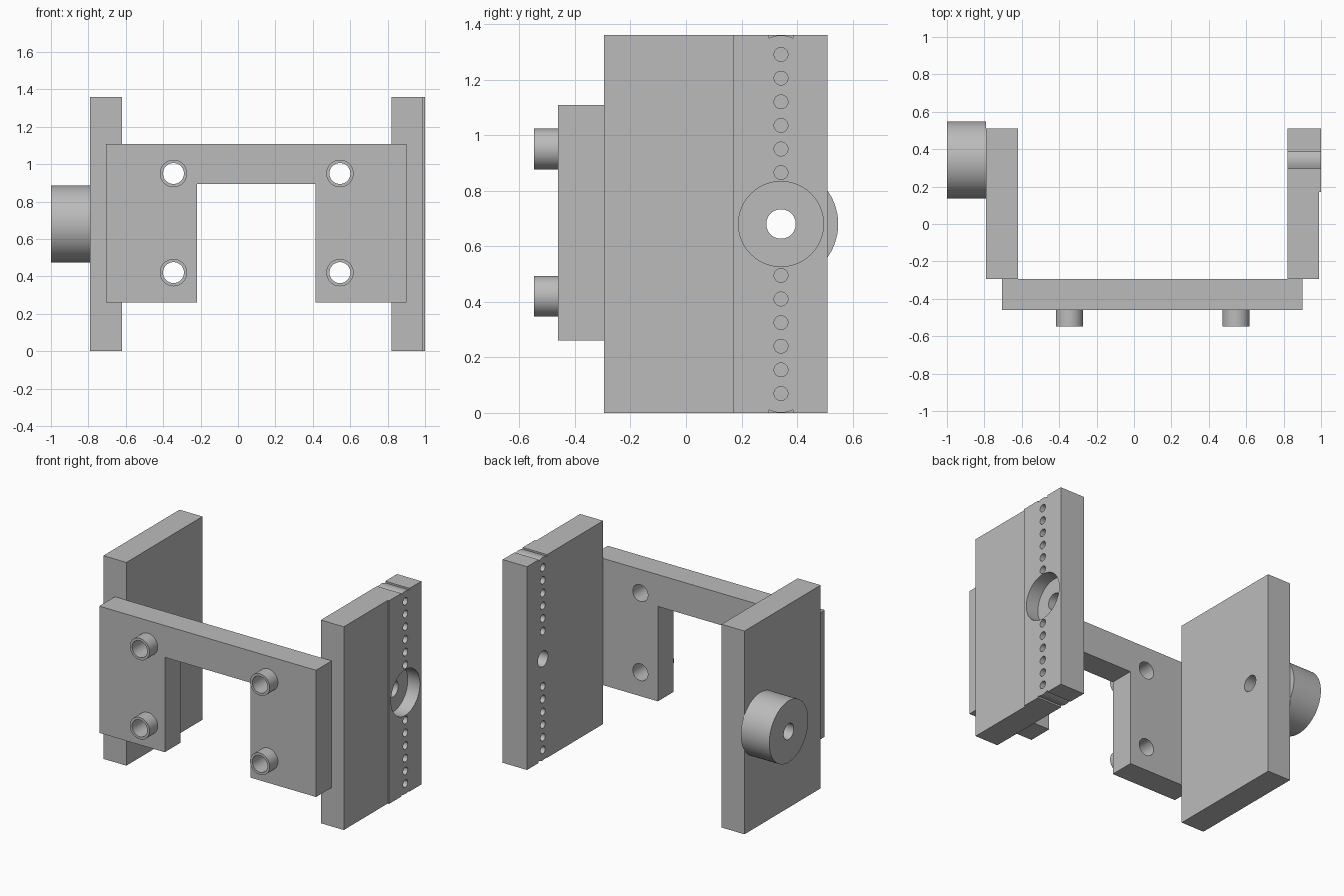
import bpy, bmesh, math
from mathutils import Vector, Matrix

default = bpy.data.objects.get("Cube")
if default:
    bpy.data.objects.remove(default, do_unlink=True)

grey = bpy.data.materials.new("plain grey")
grey.use_nodes = True
colour = (0.5, 0.5, 0.5, 1)
grey.diffuse_color = colour
grey.node_tree.nodes["Principled BSDF"].inputs["Base Color"].default_value = colour


def finish(name, bm):
    bmesh.ops.recalc_face_normals(bm, faces=bm.faces)
    mesh = bpy.data.meshes.new(name)
    bm.to_mesh(mesh)
    bm.free()
    mesh.materials.append(grey)
    obj = bpy.data.objects.new(name, mesh)
    bpy.context.collection.objects.link(obj)
    return obj


def place(axis, a, b, depth):
    """Point from in-plane coordinates and depth along the axis."""
    return Vector((depth, a, b)) if axis == "X" else Vector((a, depth, b))


def extrude(name, axis, outline, start, end):
    """Prism from an outline in the plane facing the axis."""
    bm = bmesh.new()
    face = bm.faces.new([bm.verts.new(place(axis, a, b, start)) for a, b in outline])
    grown = bmesh.ops.extrude_face_region(bm, geom=[face])["geom"]
    verts = [v for v in grown if isinstance(v, bmesh.types.BMVert)]
    bmesh.ops.translate(bm, verts=verts, vec=place(axis, 0, 0, end - start))
    return finish(name, bm)


def cylinders(name, axis, centres, radius, start, end, sides=48):
    bm = bmesh.new()
    turn = Matrix.Rotation(math.pi / 2, 4, "Y" if axis == "X" else "X")
    for a, b in centres:
        spot = Matrix.Translation(place(axis, a, b, (start + end) / 2))
        bmesh.ops.create_cone(bm, cap_ends=True, segments=sides, radius1=radius,
                              radius2=radius, depth=end - start, matrix=spot @ turn)
    return finish(name, bm)


def cut(target, axis, centres, radius, start, end, sides=48):
    cutter = cylinders("hole_cutter", axis, centres, radius, start, end, sides)
    cutter.hide_render = True
    mod = target.modifiers.new("holes", "BOOLEAN")
    mod.operation, mod.solver, mod.object = "DIFFERENCE", "EXACT", cutter
    bpy.context.view_layer.objects.active = target
    bpy.ops.object.modifier_apply(modifier=mod.name)
    bpy.data.objects.remove(cutter, do_unlink=True)


def rect(a0, a1, b0, b1):
    return [(a0, b0), (a1, b0), (a1, b1), (a0, b1)]


HEIGHT = 1.36
BACK, JOINT, FRONT = 0.51, -0.295, -0.46
PIVOT = (0.342, HEIGHT / 2)
BORE = 0.053

# Front bridge with its lower opening
bridge = extrude("front_bridge", "Y", [
    (-0.705, 0.26), (-0.22, 0.26), (-0.22, 0.895), (0.415, 0.895),
    (0.415, 0.26), (0.90, 0.26), (0.90, 1.108), (-0.705, 1.108)], FRONT, JOINT)
bolts = [(x, z) for x in (-0.345, 0.545) for z in (0.42, 0.95)]
cut(bridge, "Y", bolts, 0.056, FRONT - 0.1, JOINT + 0.1)

# Bolt sleeves
sleeves = cylinders("bolt_sleeves", "Y", bolts, 0.073, -0.547, FRONT)
cut(sleeves, "Y", bolts, 0.056, -0.6, FRONT + 0.1)

# Right plate and round boss
right_plate = extrude("right_plate", "X", rect(JOINT, BACK, 0, HEIGHT), -0.79, -0.62)
cut(right_plate, "X", [PIVOT], BORE, -0.9, -0.5)
boss = cylinders("round_boss", "X", [PIVOT], 0.206, -1.0, -0.79, 64)
cut(boss, "X", [PIVOT], BORE, -1.1, -0.7)

# Left plate, with a slightly thicker rail whose ends carry a shallow crowned recess
left_plate = extrude("left_plate", "X", rect(JOINT, 0.17, 0, HEIGHT), 0.82, 0.99)
half, dip = 0.044, 0.01
crown = [(PIVOT[0] + half * t, 0.001 + dip * t * t) for t in (-1, -0.67, -0.33, 0, 0.33, 0.67, 1)]
low = [(0.17, 0), (crown[0][0], 0)] + crown + [(crown[-1][0], 0), (BACK, 0)]
high = [(y, HEIGHT - z) for y, z in reversed(low)]
rail = extrude("left_hole_rail", "X", low + high, 0.82, 1.0)

# Row of index holes, mirrored about the pivot, then the stepped pivot hole
row = [(PIVOT[0], z) for i in range(6)
       for z in (0.07 + 0.085 * i, HEIGHT - 0.07 - 0.085 * i)]
cut(rail, "X", row, 0.025, 0.7, 1.1, 24)
cut(rail, "X", [PIVOT], BORE, 0.7, 1.1)
cut(rail, "X", [PIVOT], 0.153, 0.91, 1.1, 64)

# Smooth round walls, keep the edges sharp
for part in (bridge, sleeves, right_plate, boss, left_plate, rail):
    bpy.ops.object.select_all(action="DESELECT")
    part.select_set(True)
    bpy.context.view_layer.objects.active = part
    bpy.ops.object.shade_smooth_by_angle(angle=math.radians(30))
